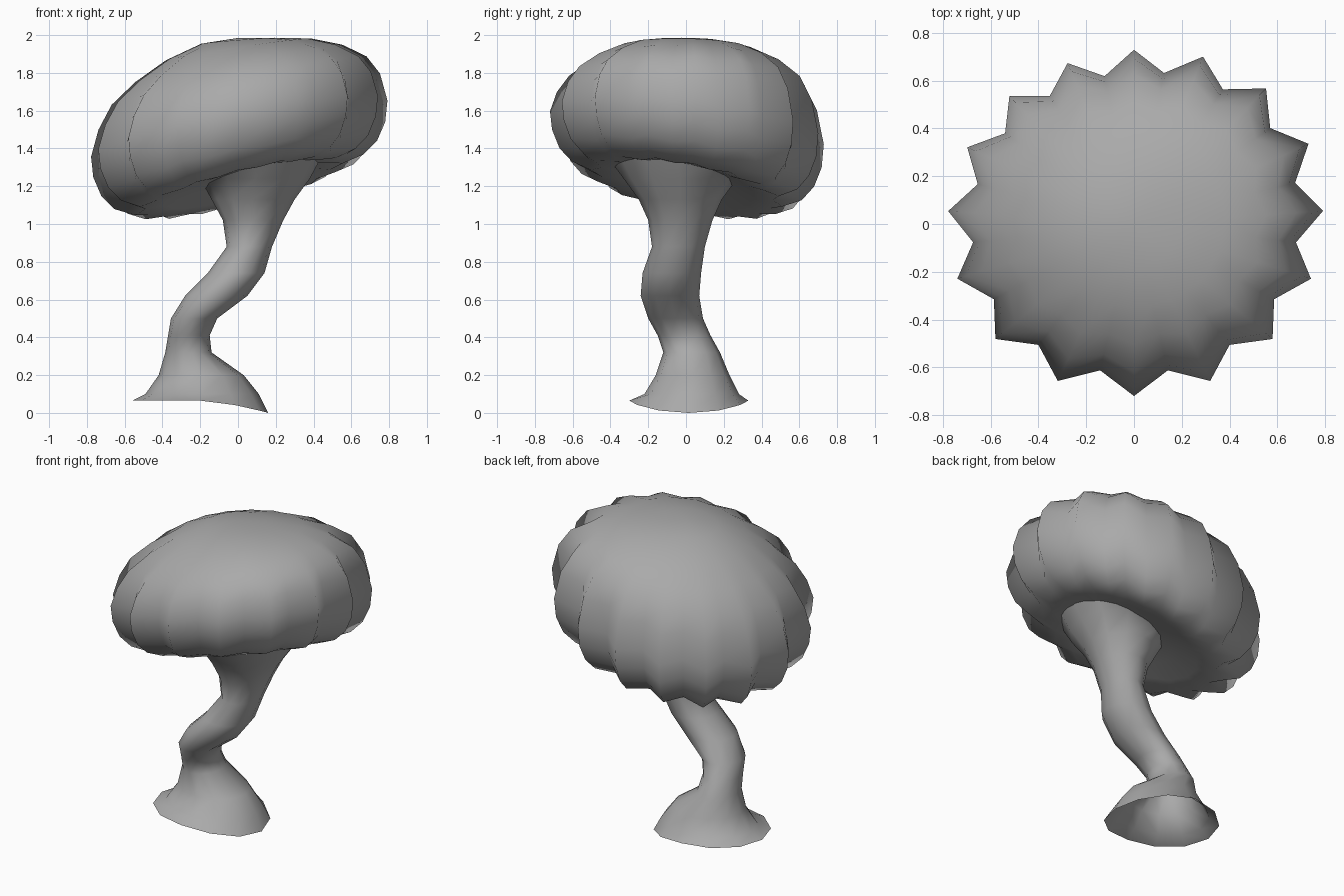
import bpy
import bmesh
from math import sin, cos, pi

cube = bpy.data.objects.get("Cube")
if cube:
    bpy.data.objects.remove(cube, do_unlink=True)

GREY = (0.4, 0.4, 0.4, 1.0)
grey = bpy.data.materials.new("plain grey")
grey.use_nodes = True
grey.diffuse_color = GREY
grey.node_tree.nodes["Principled BSDF"].inputs["Base Color"].default_value = GREY


def loft(name, rings, tips):
    """Skin closed rings of points; tips maps a ring index to its fan point."""
    bm = bmesh.new()
    loops = [[bm.verts.new(p) for p in ring] for ring in rings]
    n = len(loops[0])
    for low, high in zip(loops, loops[1:]):
        for i in range(n):
            j = (i + 1) % n
            bm.faces.new((low[i], low[j], high[j], high[i]))
    for index, point in tips.items():
        loop, tip = loops[index], bm.verts.new(point)
        for i in range(n):
            bm.faces.new((loop[i], loop[(i + 1) % n], tip))
    bmesh.ops.recalc_face_normals(bm, faces=bm.faces)
    mesh = bpy.data.meshes.new(name)
    bm.to_mesh(mesh)
    bm.free()
    mesh.materials.append(grey)
    for face in mesh.polygons:
        face.use_smooth = True
    obj = bpy.data.objects.new(name, mesh)
    bpy.context.collection.objects.link(obj)


# Crown: ribbed dome, leaning down towards the back left
RIBS = 16


def crown_ring(rho, z, rib, slope_x, slope_y):
    ring = []
    for i in range(RIBS * 2):
        t = pi * i / RIBS
        angle = t + 0.075 * cos(t)
        r = rho * (1 + 0.06 * max(0, cos(t - 0.75)) ** 4)
        if i % 2:
            r *= 1 - rib
        x, y = 0.78 * r * cos(angle), 0.72 * r * sin(angle)
        ring.append((x, y, z + slope_x * x + slope_y * y))
    return ring


# radius, height, rib depth and slopes, from underside to top
crown_profile = [(0.3, 1.23, 0, 0.3, -0.2), (0.5, 1.21, 0.03, 0.28, -0.2),
                 (0.7, 1.19, 0.1, 0.25, -0.19), (0.84, 1.23, 0.13, 0.22, -0.17),
                 (0.93, 1.3, 0.13, 0.2, -0.15), (0.985, 1.4, 0.13, 0.19, -0.14),
                 (1, 1.51, 0.13, 0.19, -0.12), (0.95, 1.65, 0.12, 0.2, -0.07),
                 (0.86, 1.76, 0.1, 0.19, -0.04), (0.7, 1.85, 0.07, 0.18, -0.03),
                 (0.49, 1.925, 0.03, 0.15, -0.03), (0.25, 1.97, 0, 0.08, -0.02)]
loft("crown", [crown_ring(*p) for p in crown_profile],
     {0: (0, 0, 1.24), -1: (0, 0, 1.985)})

# Trunk: height, then left/right and front/back limits of each section
SIDES = 12
sections = [(0.1, -0.49, 0.11, -0.22, 0.28), (0.2, -0.42, 0.03, -0.16, 0.23),
            (0.32, -0.385, -0.14, -0.12, 0.18), (0.41, -0.37, -0.15, -0.15, 0.13),
            (0.5, -0.355, -0.11, -0.2, 0.09), (0.62, -0.28, 0.05, -0.24, 0.07),
            (0.74, -0.16, 0.14, -0.23, 0.08), (0.88, -0.06, 0.18, -0.18, 0.1),
            (1.02, -0.08, 0.24, -0.2, 0.14), (1.13, -0.14, 0.3, -0.25, 0.19),
            (1.24, -0.2, 0.38, -0.33, 0.27)]


def trunk_ring(z, x0, x1, y0, y1):
    ring = []
    for i in range(SIDES):
        t = 2 * pi * i / SIDES
        ring.append(((x0 + x1) / 2 + (x1 - x0) / 2 * cos(t),
                     (y0 + y1) / 2 + (y1 - y0) / 2 * sin(t), z))
    return ring


# The foot is open below and dips to the ground on the left side
foot = [(x, y, 0.065 - 0.065 * max(0, (x + 0.2) / 0.36) ** 1.5)
        for x, y, _ in trunk_ring(0, -0.56, 0.16, -0.3, 0.33)]
# The top flares out to follow the slope of the underside
flare = [(x, y, 1.25 + 0.28 * x - 0.2 * y)
         for x, y, _ in trunk_ring(0, -0.26, 0.46, -0.42, 0.33)]
loft("trunk", [foot] + [trunk_ring(*s) for s in sections] + [flare], {})
